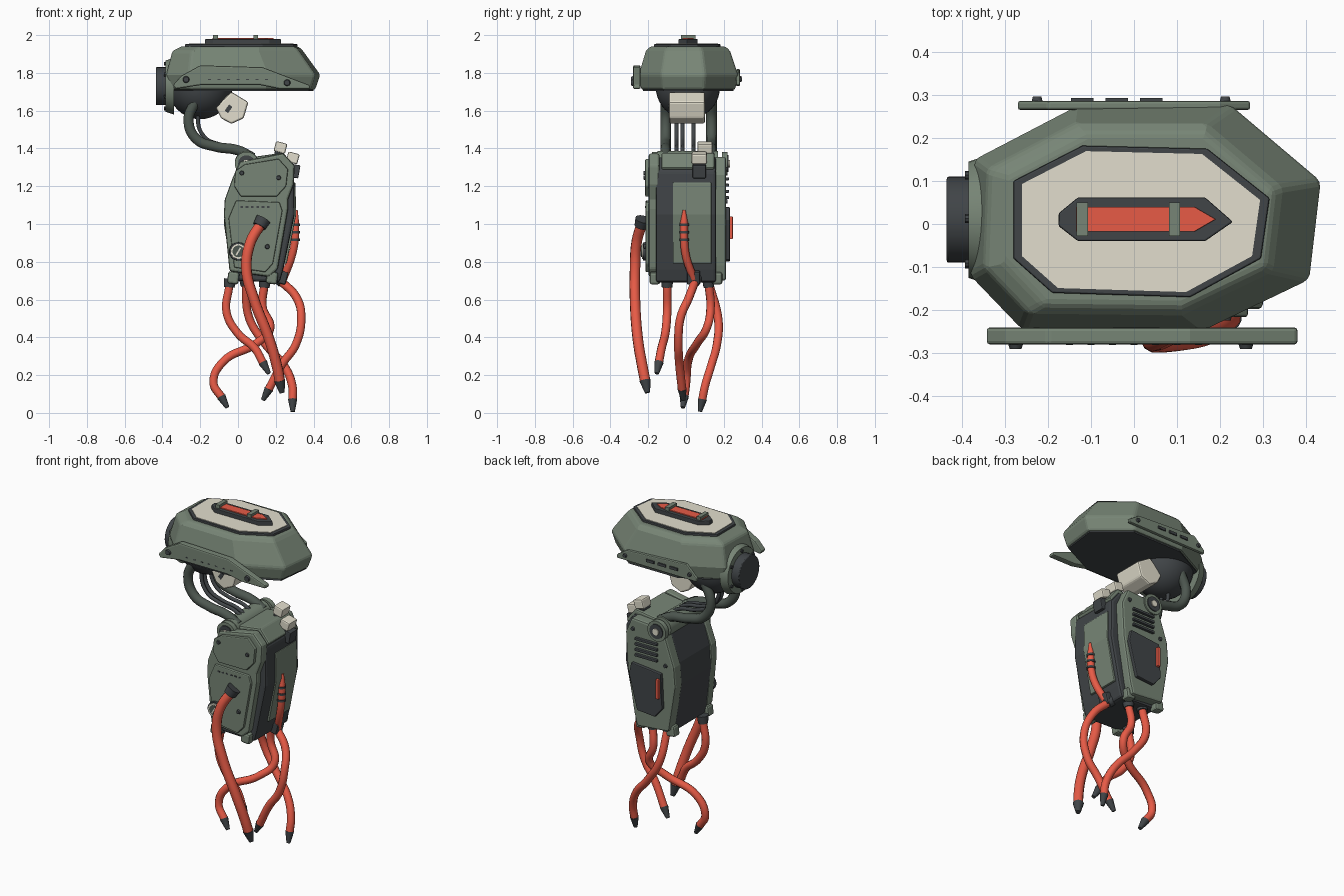
import bpy, bmesh, math
from mathutils import Vector

cube = bpy.data.objects.get("Cube")
if cube:
    bpy.data.objects.remove(cube, do_unlink=True)


def material(name, r, g, b):
    m = bpy.data.materials.new(name)
    m.use_nodes = True
    m.diffuse_color = (r, g, b, 1)
    m.node_tree.nodes["Principled BSDF"].inputs["Base Color"].default_value = (r, g, b, 1)
    return m


GREEN = material("sage green", 0.185, 0.235, 0.18)
DEEP = material("deep green", 0.075, 0.095, 0.08)
DARK = material("charcoal", 0.052, 0.059, 0.064)
CREAM = material("cream", 0.76, 0.73, 0.61)
RED = material("coral red", 0.8, 0.105, 0.062)


def finish(name, bm, mat, bevel=0.0, smooth=False):
    bmesh.ops.recalc_face_normals(bm, faces=bm.faces)
    me = bpy.data.meshes.new(name)
    bm.to_mesh(me)
    bm.free()
    me.materials.append(mat)
    if smooth:
        me.shade_smooth()
        me.set_sharp_from_angle(angle=math.radians(40))
    ob = bpy.data.objects.new(name, me)
    bpy.context.collection.objects.link(ob)
    if bevel:
        mod = ob.modifiers.new("soft edges", "BEVEL")
        mod.width = bevel
        mod.segments = 2
    return ob


def loft(name, rings, mat, bevel=0.0):
    bm = bmesh.new()
    rows = [[bm.verts.new(p) for p in ring] for ring in rings]
    n = len(rows[0])
    for low, high in zip(rows, rows[1:]):
        for i in range(n):
            j = (i + 1) % n
            bm.faces.new((low[i], low[j], high[j], high[i]))
    bm.faces.new(rows[0])
    bm.faces.new(rows[-1])
    return finish(name, bm, mat, bevel)


def slab_z(name, pts, a, b, mat, bevel=0.0):
    return loft(name, [[(x, y, h) for x, y in pts] for h in (a, b)], mat, bevel)


def slab_y(name, pts, a, b, mat, bevel=0.0):
    return loft(name, [[(x, h, z) for x, z in pts] for h in (a, b)], mat, bevel)


def scaled(pts, s, dx=0.0):
    return [(x * s + dx, y * s) for x, y in pts]


def box(name, centre, size, mat, tilt=0.0, bevel=0.0):
    bm = bmesh.new()
    bmesh.ops.create_cube(bm, size=1)
    bmesh.ops.scale(bm, vec=size, verts=bm.verts)
    ob = finish(name, bm, mat, bevel)
    ob.location = centre
    ob.rotation_euler.y = math.radians(tilt)
    return ob


def rod(name, a, b, r1, r2, mat, sides=24, bevel=0.0):
    a, b = Vector(a), Vector(b)
    bm = bmesh.new()
    bmesh.ops.create_cone(bm, cap_ends=True, segments=sides, radius1=r1, radius2=r2,
                          depth=(b - a).length)
    ob = finish(name, bm, mat, bevel, smooth=True)
    ob.location = (a + b) / 2
    ob.rotation_euler = (b - a).to_track_quat("Z", "Y").to_euler()
    return ob


def tube(name, pts, r, mat):
    cu = bpy.data.curves.new(name, "CURVE")
    cu.dimensions = "3D"
    cu.bevel_depth = r
    cu.bevel_resolution = 3
    cu.resolution_u = 8
    cu.use_fill_caps = True
    cu.materials.append(mat)
    sp = cu.splines.new("BEZIER")
    sp.bezier_points.add(len(pts) - 1)
    for bp, p in zip(sp.bezier_points, pts):
        bp.co = p
        bp.handle_left_type = bp.handle_right_type = "AUTO"
    ob = bpy.data.objects.new(name, cu)
    bpy.context.collection.objects.link(ob)
    return ob


def bolt(name, x, z, y, side, r=0.013):
    rod(name, (x, y, z), (x, y + side * 0.01, z), r, r * 0.8, DARK, 10)


# Head shell: irregular octagon, widest just above its base
outline = [(-.38, -.12), (-.26, -.245), (.16, -.25), (.41, -.13),
           (.437, .1), (.23, .275), (-.13, .275), (-.37, .15)]
levels = [(1.71, .945, -.004), (1.79, 1, 0), (1.915, .85, -.025), (1.94, .76, -.01)]
loft("head_shell", [[(x, y, z) for x, y in scaled(outline, s, dx)] for z, s, dx in levels],
     GREEN, 0.012)
slab_z("head_underside", scaled(outline, .915), 1.703, 1.715, DARK)

# Roof plate and beacon
roof = [(-.28, -.08), (-.19, -.16), (.13, -.17), (.295, -.08),
        (.315, .06), (.17, .175), (-.12, .182), (-.28, .1)]
slab_z("roof_rim", roof, 1.93, 1.952, DARK, 0.004)
slab_z("roof_plate", scaled(roof, .93), 1.94, 1.955, CREAM)
pod = [(-.175, -.005), (-.13, -.04), (.165, -.04), (.23, .005),
       (.165, .062), (-.13, .062), (-.175, .025)]
slab_z("beacon_base", pod, 1.95, 1.979, DARK, 0.004)
slab_z("beacon_light", [(-.135, -.018), (.14, -.018), (.19, .011), (.14, .04), (-.135, .04)],
       1.97, 1.985, RED, 0.002)
for x in (-.12, .094):
    box("beacon_strap", (x, .011, 1.985), (.026, .077, .03), GREEN)

# Head side fairings
slab_y("head_front_fairing", [(-.345, 1.735), (-.3, 1.785), (-.2, 1.84), (.13, 1.83), (.3, 1.765),
                              (.38, 1.735), (.38, 1.715), (.22, 1.715), (.12, 1.735),
                              (-.2, 1.735), (-.33, 1.715)], -.28, -.24, GREEN, 0.008)
slab_y("head_back_fairing", [(-.27, 1.75), (-.2, 1.82), (.2, 1.8), (.27, 1.755), (.27, 1.735),
                             (-.27, 1.73)], .265, .286, GREEN, 0.006)
for x, z in ((-.275, 1.765), (.26, 1.748)):
    bolt("front_fairing_bolt", x, z, -.28, -1, .018)
for x in (-.225, .212):
    bolt("back_fairing_bolt", x, 1.765, .286, 1)
for i in range(3):
    box("back_fairing_slot", (-.12 + i * .08, .288, 1.775), (.052, .01, .016), DARK)
for i in range(7):
    box("front_fairing_dash", (-.15 + i * .05, -.278, 1.765), (.016, .006, .006), DARK)

# Eye and ball housing below the head
bm = bmesh.new()
bmesh.ops.create_uvsphere(bm, u_segments=32, v_segments=20, radius=.17)
finish("eye_ball", bm, DARK, smooth=True).location = (-.2, .01, 1.725)
rod("eye_flange", (-.385, .01, 1.73), (-.34, .01, 1.73), .135, .15, GREEN, 32)
rod("eye_barrel", (-.435, .01, 1.73), (-.36, .01, 1.73), .1, .1, DARK, 32, 0.005)
for k in range(6):
    a = math.tau * k / 6 + .5
    y, z = .01 + .118 * math.cos(a), 1.73 + .118 * math.sin(a)
    rod("flange_bolt", (-.393, y, z), (-.38, y, z), .01, .01, DARK, 8)
slab_y("chin_block", [(-.12, 1.62), (-.035, 1.7), (.055, 1.645), (.03, 1.56), (-.035, 1.53),
                      (-.09, 1.56)], -.09, .1, CREAM, 0.01)
box("chin_slot", (-.05, -.09, 1.61), (.022, .008, .04), DARK, 35)

# Neck arms and cables share one bend
bend = [(-.22, 1.66), (-.262, 1.55), (-.22, 1.45), (-.12, 1.41), (0, 1.39), (.08, 1.35)]
for y in (-.108, .135):
    tube("neck_arm", [(x, y, z) for x, z in bend], .028, DEEP)
for y in (-.05, -.018, .04):
    tube("neck_cable", [(x * .85 + .01, y, z + .01) for x, z in bend], .011, DARK)
rod("neck_axle", (.045, -.15, 1.325), (.045, .17, 1.325), .062, .062, GREEN)
for y, side in ((-.15, -1), (.19, 1)):
    for part, color, reach, r in (("cap", GREEN, .03, .062), ("ring", DARK, .036, .044),
                                  ("pin", CREAM, .042, .02)):
        rod("neck_axle_" + part, (.045, y, 1.32), (.045, y + side * reach, 1.32), r, r, color)

# Torso core between two armour shells
core = [(0, 1.32), (.24, 1.355), (.297, 1.28), (.3, 1.05), (.24, .76), (.22, .69),
        (-.03, .7), (-.068, 1), (-.06, 1.13)]
slab_y("torso_core", core, -.16, .16, DARK, 0.015)
slab_y("torso_top", [(.01, 1.3), (.01, 1.345), (.24, 1.378), (.302, 1.3), (.27, 1.27)],
       -.13, .15, GREEN, 0.01)
slab_y("torso_side_panel", [(.29, 1.22), (.304, 1.22), (.308, 1.05), (.258, .79), (.235, .79),
                            (.28, 1.05)], -.07, .135, GREEN, 0.005)
front = [(.01, 1.33), (.24, 1.375), (.3, 1.31), (.295, 1.21), (.265, 1.13), (.265, 1.08),
         (.21, .76), (.165, .72), (-.045, .75), (-.075, 1.05), (-.07, 1.13), (-.03, 1.24)]
slab_y("torso_front_shell", front, -.198, -.14, GREEN, 0.012)
slab_y("front_upper_plate", [(-.015, 1.28), (.035, 1.315), (.215, 1.345), (.265, 1.29),
                             (.255, 1.2), (.205, 1.145), (.015, 1.145), (-.02, 1.2)],
       -.216, -.19, GREEN, 0.006)
slab_y("front_lower_plate", [(-.01, 1.125), (.22, 1.115), (.235, 1.07), (.185, .79), (.145, .745),
                             (-.02, .77), (-.05, 1.03)], -.214, -.19, GREEN, 0.006)
for x, z in ((.02, 1.27), (.215, 1.245), (.155, .88)):
    bolt("front_plate_bolt", x, z, -.214, -1)
for i in range(6):
    box("front_plate_dash", (.02 + i * .028, -.213, 1.09), (.014, .006, .008), DARK)
back = [(0, 1.31), (.09, 1.345), (.22, 1.355), (.262, 1.26), (.25, 1.05), (.205, .78),
        (.185, .7), (-.03, .72), (-.075, 1), (-.065, 1.12)]
slab_y("torso_back_shell", back, .14, .212, GREEN, 0.012)
slab_y("back_hatch", [(.01, 1.07), (.21, 1.09), (.225, 1.02), (.17, .81), (.05, .8), (0, .86)],
       .2, .232, DARK, 0.005)
box("back_hatch_light", (.025, .237, .98), (.02, .022, .12), RED, 0, 0.004)
for i in range(4):
    box("back_vent", (.115, .215, 1.14 + i * .033), (.15, .025, .016), DARK, 0, 0.004)
for x, z in ((.21, 1.29), (-.01, 1.12)):
    bolt("back_shell_bolt", x, z, .21, 1)

# Corner feet of the torso
for x in (-.025, .18):
    for y in (-.165, .165):
        box("torso_foot", (x, y, .715), (.06, .055, .065), GREEN, 8, 0.012)

# Pressure gauge on the front
rod("gauge_body", (.002, -.19, .855), (.002, -.228, .855), .05, .048, DARK)
rod("gauge_rim", (.002, -.22, .855), (.002, -.234, .855), .042, .04, CREAM)
rod("gauge_dial", (.002, -.23, .855), (.002, -.237, .855), .031, .031, DEEP)
box("gauge_needle", (.002, -.238, .855), (.008, .004, .045), CREAM, 30)

# Plugs at the top corner
for x, y, z, drop in ((.225, .1, 1.405, .05), (.29, .07, 1.35, .07)):
    box("plug_cap", (x, y, z), (.062, .08, .055), CREAM, 15, 0.008)
    box("plug_stem", (x + (.01 if x > .25 else -.01), y, z - drop), (.05, .07, .07), DARK, 10, 0.005)

# Pointed probe on the side of the torso
probe = [(.303, -.01, 1.01), (.302, -.01, .92), (.285, 0, .83), (.24, .04, .71)]
tube("side_probe", probe, .021, RED)
rod("side_probe_tip", (.303, -.01, 1.005), (.309, -.01, 1.075), .021, .007, RED)
for z in (.91, .95, .99):
    rod("side_probe_band", (.302, -.01, z), (.302, -.01, z + .012), .025, .025, DARK)
box("side_probe_mount", (.225, .04, .72), (.07, .07, .07), DARK, 15, 0.008)


# Tentacles with a collar and a tapered claw tip
def tentacle(name, pts, r):
    tube(name, pts, r, RED)
    first, last = Vector(pts[0]), Vector(pts[-1])
    aim = (last - Vector(pts[-2])).normalized()
    rod(name + "_tip", last - aim * .008, last + aim * .06, r * 1.1, r * .5, DARK, 12)
    down = (Vector(pts[1]) - first).normalized()
    rod(name + "_collar", first - down * .03, first + down * .015, r * 1.45, r * 1.25, DARK, 16)


tentacle("front_tentacle", [(.12, -.235, 1), (.065, -.262, .9), (.045, -.27, .76),
                            (.085, -.27, .6), (.165, -.255, .39), (.208, -.23, .24),
                            (.222, -.215, .165)], .028)
tentacle("right_tentacle", [(-.045, -.1, .68), (-.06, -.1, .53), (0, -.11, .42),
                            (.09, -.13, .34), (.135, -.145, .26)], .0225)
tentacle("crossing_tentacle", [(.14, .12, .68), (.13, .13, .56), (.17, .11, .45), (.1, .06, .37),
                               (-.08, .01, .27), (-.13, 0, .16), (-.085, -.01, .08)], .0225)
tentacle("back_tentacle", [(.04, .12, .69), (.06, .17, .5), (.14, .165, .37), (.25, .13, .24),
                           (.288, .1, .14), (.289, .085, .065)], .0225)
tentacle("left_tentacle", [(.225, .05, .7), (.31, .015, .61), (.335, -.03, .5), (.305, -.04, .36),
                           (.235, -.035, .26), (.16, -.02, .12)], .0225)
